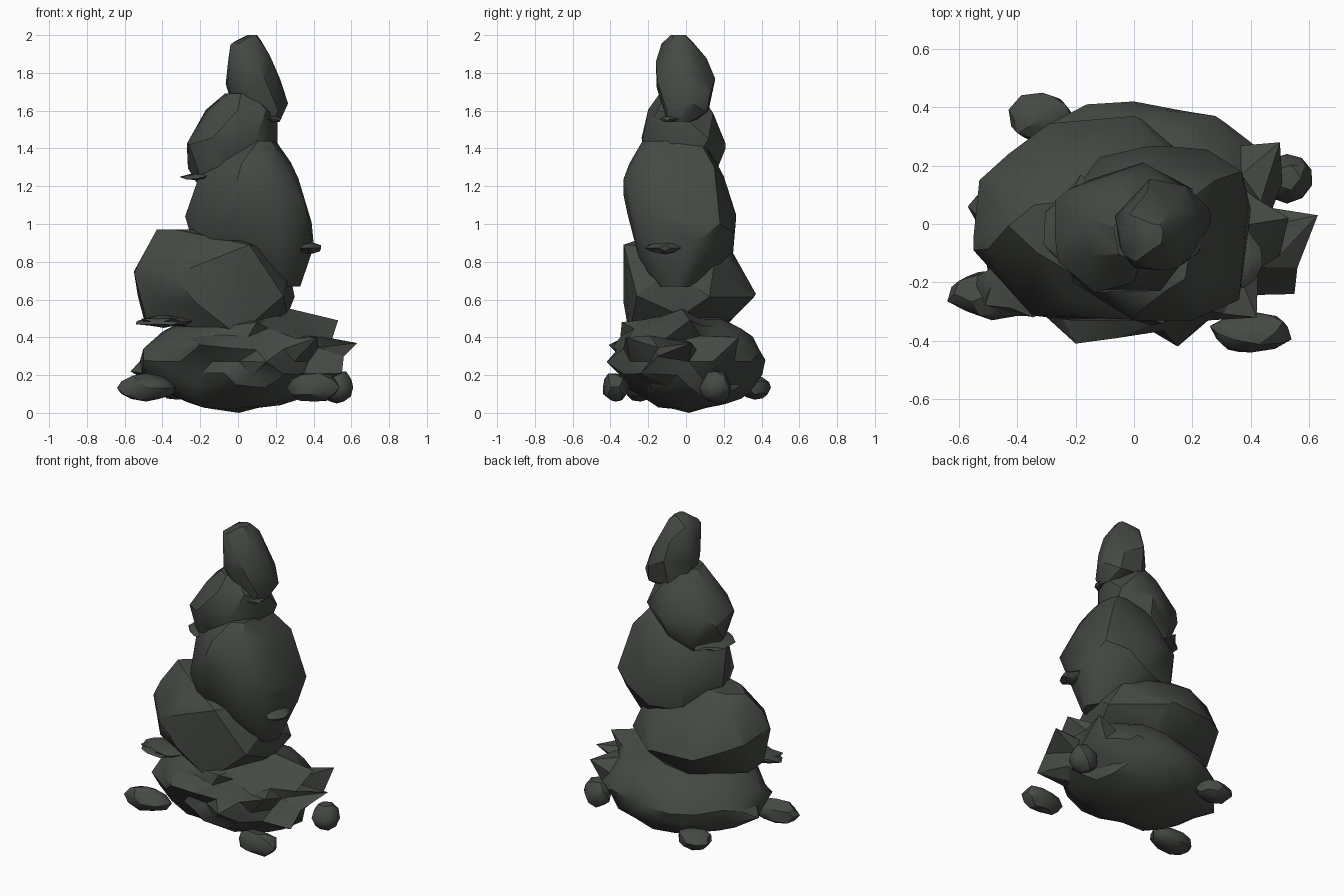
import bpy, bmesh, math, random
from mathutils import Vector

stone = bpy.data.materials.new("dark_green_grey_stone")
stone.diffuse_color = (0.06, 0.068, 0.058, 1)


def fit(points, lo, hi, axes):
    """Stretch points so that they exactly fill the given bounds."""
    for a in axes:
        p0, p1 = min(p[a] for p in points), max(p[a] for p in points)
        for p in points:
            p[a] = lo[a] + (p[a] - p0) / (p1 - p0) * (hi[a] - lo[a])


def finish(name, bm, sharp=30):
    """Shade smooth with sharp creases and make the object."""
    bmesh.ops.recalc_face_normals(bm, faces=bm.faces)
    for f in bm.faces:
        f.smooth = True
    for e in bm.edges:
        e.smooth = e.calc_face_angle(0) < math.radians(sharp)
    me = bpy.data.meshes.new(name)
    bm.to_mesh(me)
    bm.free()
    me.materials.append(stone)
    ob = bpy.data.objects.new(name, me)
    bpy.context.collection.objects.link(ob)


def boulder(name, rings, corners, seed, n=7):
    """Faceted hull over rings (z, x0, x1, y0, y1) and extra corners."""
    rnd = random.Random(seed)
    bm = bmesh.new()
    for z, x0, x1, y0, y1 in rings:
        phase = rnd.uniform(0, 1)
        pts = []
        for i in range(n):
            a = phase + (i + rnd.uniform(-0.2, 0.2)) * math.tau / n
            pts.append(Vector((math.cos(a), math.sin(a), z)))
        fit(pts, (x0, y0), (x1, y1), (0, 1))
        for p in pts:
            p.z += rnd.uniform(-0.03, 0.03) if z not in (rings[0][0], rings[-1][0]) else 0
            bm.verts.new(p)
    for c in corners:
        bm.verts.new(c)
    bmesh.ops.convex_hull(bm, input=list(bm.verts))
    loose = [v for v in bm.verts if not v.link_faces]
    bmesh.ops.delete(bm, geom=loose, context='VERTS')
    finish(name, bm)


def chip(name, lo, hi, seed, jitter=0.1):
    """Small uneven stone filling a bounding box."""
    rnd = random.Random(seed)
    bm = bmesh.new()
    bmesh.ops.create_icosphere(bm, subdivisions=2, radius=1)
    for v in bm.verts:
        v.co *= 1 + rnd.uniform(-jitter, jitter)
    fit([v.co for v in bm.verts], lo, hi, (0, 1, 2))
    finish(name, bm)


# Craggy base mound: rough to the right and front, smoother at the back left
rnd = random.Random(7)
bm = bmesh.new()
bmesh.ops.create_icosphere(bm, subdivisions=3, radius=1)
for v in bm.verts:
    c = v.co
    crag = c.x - 0.7 * c.y > -0.15 or c.x > 0.45
    k = rnd.choice((0.86, 0.94, 1.0)) if crag else rnd.uniform(0.95, 1.02)
    up = max(0, c.z)
    c.x = c.x * k * (1 + 0.1 * up) + 0.12 * up
    c.y = c.y * k * (1 + 0.05 * up) - 0.12 * up
    c.z *= rnd.uniform(0.92, 1.04)
fit([v.co for v in bm.verts], (-0.52, -0.39, 0), (0.54, 0.41, 0.53), (0, 1, 2))

# Pull single corners of the mound out into crags
free = list(bm.verts)
for target in [(0.63, 0.03, 0.37), (0.50, 0.28, 0.40), (0.53, 0.02, 0.49),
               (0.56, -0.15, 0.30), (0.55, -0.24, 0.21), (0.42, -0.32, 0.40),
               (0.15, -0.42, 0.27), (-0.20, -0.41, 0.36), (0.10, -0.34, 0.48),
               (-0.57, 0.06, 0.22), (-0.40, 0.0, 0.43), (0.28, 0.37, 0.30),
               (0.0, 0.42, 0.28), (-0.43, 0.24, 0.30), (-0.50, -0.18, 0.28),
               (0.28, -0.02, 0.55)]:
    near = min(free, key=lambda v: (v.co - Vector(target)).length)
    near.co = target
    free.remove(near)
finish("base_mound", bm)

# Stacked boulders
boulder("lower_boulder", [
    (0.45, -0.30, 0.10, -0.24, 0.20), (0.53, -0.50, 0.26, -0.30, 0.29),
    (0.63, -0.53, 0.30, -0.32, 0.36), (0.74, -0.55, 0.27, -0.32, 0.31),
    (0.85, -0.50, 0.20, -0.26, 0.24), (0.97, -0.43, -0.05, -0.10, 0.08)],
    [(0, -0.30, 0.41), (0, 0.37, 0.63), (0.24, -0.26, 0.62), (-0.43, 0.24, 0.68),
     (-0.53, 0.15, 0.72), (0.06, -0.33, 0.89), (-0.55, -0.09, 0.74),
     (-0.22, -0.33, 0.58)], 1)
boulder("middle_boulder", [
    (0.67, 0.15, 0.33, -0.15, 0.05), (0.85, -0.22, 0.39, -0.25, 0.25),
    (1.03, -0.28, 0.39, -0.31, 0.265), (1.24, -0.21, 0.32, -0.33, 0.20),
    (1.34, -0.12, 0.28, -0.30, 0.15), (1.44, 0.05, 0.20, -0.23, 0.10)],
    [(0.37, 0.18, 1.0), (0.36, -0.26, 1.08), (0.2, -0.33, 1.24), (0.04, 0.265, 1.05),
     (0.25, 0.255, 0.95), (0.40, 0.05, 0.9), (0.28, 0.15, 1.3), (0.0, -0.33, 1.15)], 2)
boulder("upper_boulder", [
    (1.22, -0.22, 0.10, -0.18, 0.12), (1.28, -0.265, 0.18, -0.20, 0.17),
    (1.43, -0.27, 0.21, -0.235, 0.21), (1.58, -0.17, 0.21, -0.20, 0.145),
    (1.69, -0.07, 0.10, -0.14, 0.07)],
    [(0.20, 0.12, 1.45), (0.03, 0.21, 1.4), (-0.27, 0.08, 1.4), (-0.26, -0.13, 1.42)], 3)
boulder("top_boulder", [
    (1.54, 0.10, 0.22, -0.10, 0.04), (1.62, -0.03, 0.265, -0.13, 0.12),
    (1.74, -0.065, 0.225, -0.155, 0.155), (1.87, -0.05, 0.17, -0.16, 0.11),
    (1.95, -0.04, 0.125, -0.14, 0.06), (2.0, 0.05, 0.10, -0.08, 0.0)],
    [(0.04, 0.14, 1.75), (0.18, 0.13, 1.7), (0.0, -0.15, 1.75), (0.15, -0.15, 1.75),
     (-0.04, -0.10, 1.95), (0.12, 0.05, 1.94), (0.26, 0.05, 1.63)], 5)

# Loose stones around the foot
for i, (lo, hi) in enumerate([
        ((-0.64, -0.33, 0.06), (-0.33, -0.16, 0.21)),
        ((0.26, -0.44, 0.06), (0.54, -0.30, 0.21)),
        ((-0.43, 0.28, 0.07), (-0.20, 0.45, 0.20)),
        ((0.44, 0.07, 0.05), (0.61, 0.24, 0.22))]):
    chip(f"foot_stone_{i + 1}", lo, hi, 10 + i)

# Thin ledges sticking out of the boulders
for i, (lo, hi) in enumerate([
        ((-0.54, -0.32, 0.45), (-0.24, -0.10, 0.52)),
        ((-0.31, -0.17, 1.23), (-0.08, 0.17, 1.27)),
        ((0.30, -0.22, 0.84), (0.44, 0.0, 0.90)),
        ((0.10, -0.14, 1.53), (0.23, 0.0, 1.58))]):
    chip(f"ledge_{i + 1}", lo, hi, 20 + i, 0.2)
